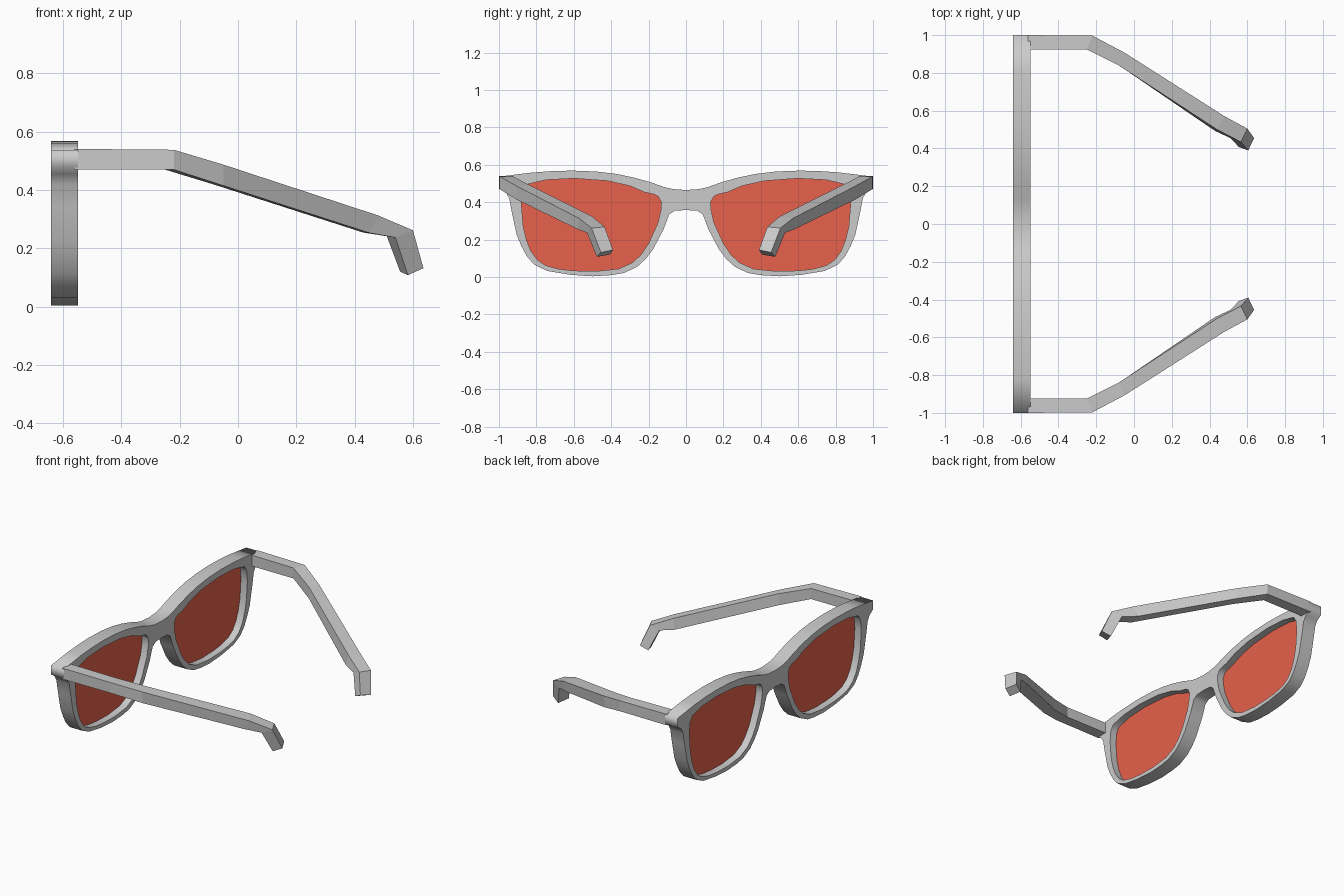
import bpy, bmesh
from math import pi
from mathutils import Matrix

if "Cube" in bpy.data.objects:
    bpy.data.objects.remove(bpy.data.objects["Cube"])

FRAME_X, HALF_DEPTH = -0.595, 0.046

# Half outline of the front frame (y, z), top centre round to bottom centre
HALF = [(0, .465), (.07, .47), (.12, .482), (.19, .507), (.28, .532), (.37, .551), (.48, .564),
        (.61, .569), (.72, .566), (.82, .559), (1, .537), (1, .478), (.965, .455), (.945, .42),
        (.93, .34), (.905, .225), (.88, .165), (.85, .11), (.81, .065), (.74, .032), (.62, .012),
        (.5, .004), (.4, .01), (.33, .022), (.26, .056), (.215, .097), (.175, .15), (.12, .255),
        (.09, .335), (.06, .355), (0, .358)]
# Lens opening (y, z)
LENS = [(.88, .39), (.87, .27), (.853, .2), (.83, .14), (.795, .092), (.75, .062), (.68, .043),
        (.6, .034), (.48, .031), (.36, .044), (.285, .078), (.24, .12), (.2, .18), (.15, .29),
        (.134, .36), (.132, .4), (.148, .43), (.17, .442), (.22, .453), (.3, .487), (.42, .514),
        (.6, .527), (.75, .519), (.85, .495), (.873, .46)]


def mirror(pts):
    return [(-y, z) for y, z in reversed(pts)]


def add_mesh(name, bm):
    bmesh.ops.recalc_face_normals(bm, faces=bm.faces)
    mesh = bpy.data.meshes.new(name)
    bm.to_mesh(mesh)
    bm.free()
    ob = bpy.data.objects.new(name, mesh)
    bpy.context.collection.objects.link(ob)
    return ob


# Front frame: filled curve with two holes, extruded
curve = bpy.data.curves.new("frame_profile", 'CURVE')
curve.dimensions = '2D'
curve.fill_mode = 'BOTH'
curve.extrude = HALF_DEPTH
for loop in (HALF + mirror(HALF)[1:-1], LENS, mirror(LENS)):
    spline = curve.splines.new('POLY')
    spline.points.add(len(loop) - 1)
    for p, (y, z) in zip(spline.points, loop):
        p.co = (y, z, 0, 1)
    spline.use_cyclic_u = True
profile = bpy.data.objects.new("frame_profile", curve)
bpy.context.collection.objects.link(profile)
bpy.context.view_layer.update()
flat = profile.evaluated_get(bpy.context.evaluated_depsgraph_get()).to_mesh()
bm = bmesh.new()
bm.from_mesh(flat)
bmesh.ops.remove_doubles(bm, verts=bm.verts, dist=1e-4)
bm.transform(Matrix.Translation((FRAME_X, 0, 0)) @ Matrix.Rotation(pi / 2, 4, 'Z')
             @ Matrix.Rotation(pi / 2, 4, 'X'))
bpy.data.objects.remove(profile)
add_mesh("front_frame", bm)

# Red lenses: flat sheets set in the middle of the frame
red = bpy.data.materials.new("red_lens")
red.diffuse_color = (.8, .12, .07, 1)
red.use_nodes = True
red.node_tree.nodes["Principled BSDF"].inputs["Base Color"].default_value = red.diffuse_color
for name, loop in (("lens_left", LENS), ("lens_right", mirror(LENS))):
    bm = bmesh.new()
    bm.faces.new([bm.verts.new((FRAME_X, y, z)) for y, z in loop])
    add_mesh(name, bm).data.materials.append(red)

# Temple arm rings: outer top, inner top, inner bottom, outer bottom
RINGS = [
    [(-.56, 1, .541), (-.56, .925, .541), (-.56, .925, .47), (-.56, 1, .47)],
    [(-.22, .997, .538), (-.25, .925, .538), (-.25, .925, .47), (-.22, .997, .47)],
    [(-.05, .907, .487), (-.08, .84, .493), (-.08, .84, .418), (-.05, .907, .415)],
    [(.48, .57, .313), (.44, .5, .323), (.43, .492, .254), (.45, .575, .253)],
    [(.6, .505, .262), (.565, .435, .268), (.51, .455, .243), (.54, .53, .237)],
    [(.636, .455, .132), (.605, .39, .145), (.556, .407, .12), (.583, .477, .108)],
]
for name, side in (("temple_left", 1), ("temple_right", -1)):
    bm = bmesh.new()
    rings = [[bm.verts.new((x, y * side, z)) for x, y, z in r] for r in RINGS]
    for a, b in zip(rings, rings[1:]):
        for i in range(4):
            j = (i + 1) % 4
            bm.faces.new((a[i], a[j], b[j], b[i]))
    bm.faces.new(rings[0])
    bm.faces.new(rings[-1])
    add_mesh(name, bm)
